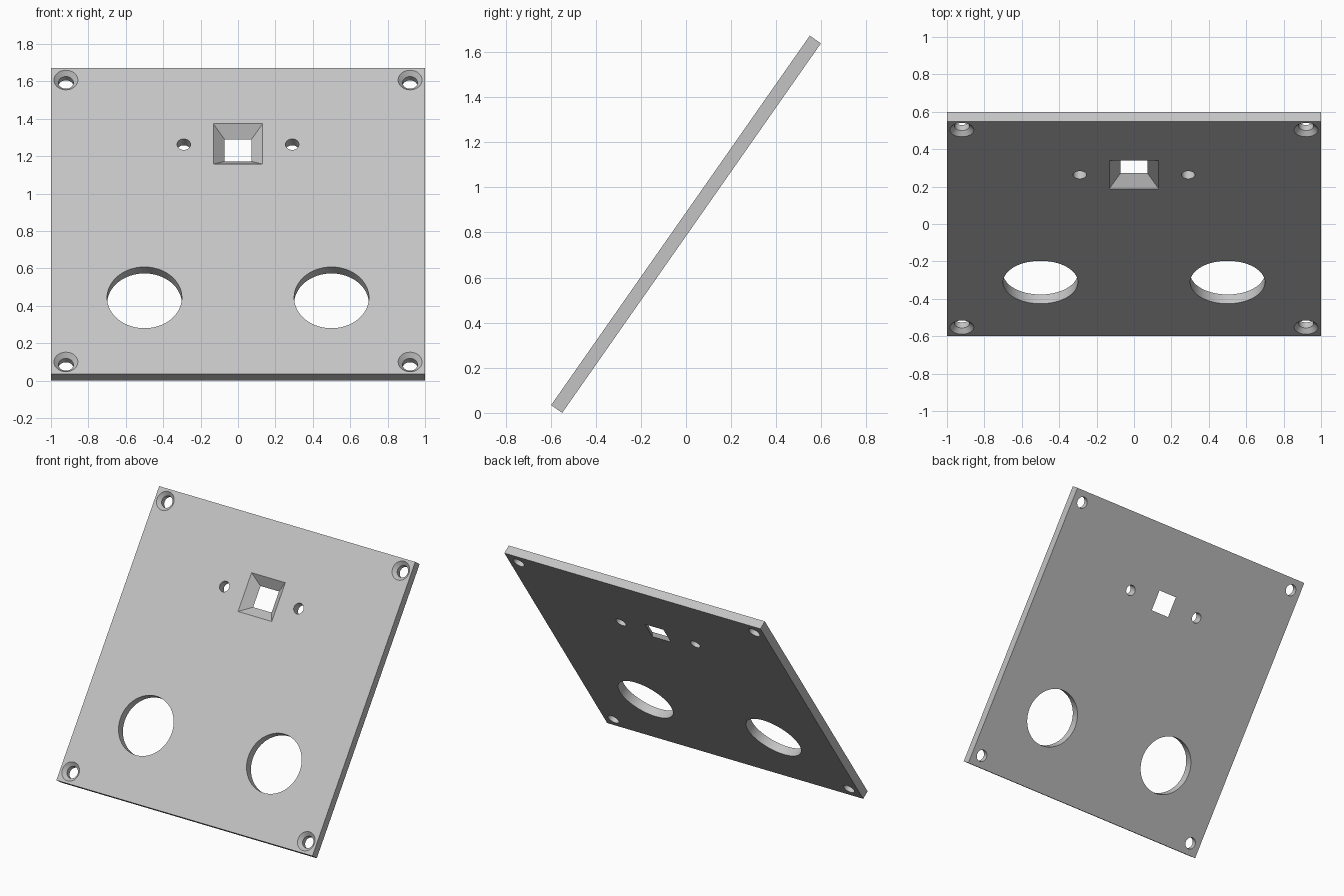
import bpy
import math
from mathutils import Matrix

cube = bpy.data.objects.get("Cube")
if cube:
    bpy.data.objects.remove(cube, do_unlink=True)

THICK = 0.06
HALF = THICK / 2
TILT = math.radians(55)
OVER = 0.02  # cutters overshoot both faces by this much

grey = bpy.data.materials.new("plain_grey")
grey.use_nodes = True
color = (0.55, 0.55, 0.55, 1)
grey.diffuse_color = color
grey.node_tree.nodes["Principled BSDF"].inputs["Base Color"].default_value = color

# Flat square panel, front face towards +z until it is tilted
bpy.ops.mesh.primitive_cube_add(size=2)
panel = bpy.context.object
panel.name = "tilted_panel"
panel.data.transform(Matrix.Diagonal((1, 1, HALF, 1)))
panel.data.materials.append(grey)


def cut(x, y, bottom_r, top_r, low, high, sides=48, turn=0.0):
    """Subtract a prism or cone standing between two heights."""
    bpy.ops.mesh.primitive_cone_add(
        vertices=sides, radius1=bottom_r, radius2=top_r, depth=high - low,
        location=(x, y, (low + high) / 2), rotation=(0, 0, turn))
    cutter = bpy.context.object
    cutter.name = "hole_cutter"
    cutter.hide_render = True
    mod = panel.modifiers.new("hole", 'BOOLEAN')
    mod.operation = 'DIFFERENCE'
    mod.solver = 'EXACT'
    mod.object = cutter
    bpy.context.view_layer.objects.active = panel
    bpy.ops.object.modifier_apply(modifier=mod.name)
    bpy.data.objects.remove(cutter, do_unlink=True)


def drill(x, y, r, sides=48):
    cut(x, y, r, r, -HALF - OVER, HALF + OVER, sides)


for side in (-1, 1):
    drill(side * 0.5, -0.5, 0.2, 64)       # large round openings
    drill(side * 0.29, 0.5, 0.036, 32)     # small screw holes
    for end in (-1, 1):                    # countersunk corner holes
        x, y = side * 0.92, end * 0.92
        drill(x, y, 0.04, 32)
        cut(x, y, 0.04, 0.064 + OVER, HALF - 0.024, HALF + OVER, 32)

# Square opening tapering towards the back
diag = math.sqrt(2)
cut(0, 0.503, (0.072 - OVER) * diag, (0.132 + OVER) * diag,
    -HALF - OVER, HALF + OVER, 4, math.pi / 4)

# Lean the panel back and rest it on the floor
panel.data.transform(Matrix.Rotation(TILT, 4, 'X'))
lowest = min(v.co.z for v in panel.data.vertices)
panel.data.transform(Matrix.Translation((0, 0, -lowest)))

bpy.ops.object.select_all(action='DESELECT')
panel.select_set(True)
bpy.context.view_layer.objects.active = panel
bpy.ops.object.shade_smooth_by_angle(angle=math.radians(30))
